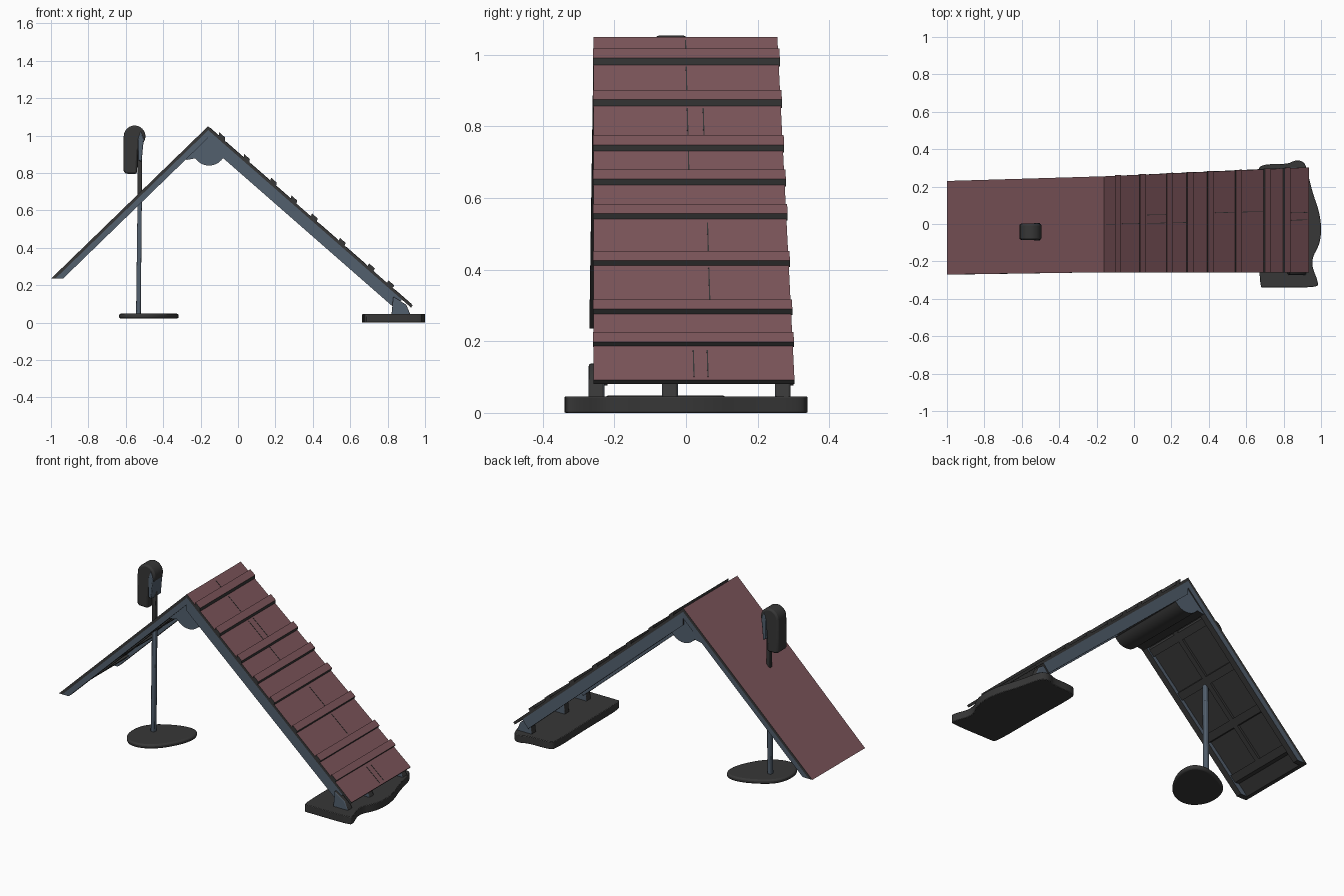
import bpy, bmesh, math
from mathutils import Vector

if "Cube" in bpy.data.objects:
    bpy.data.objects.remove(bpy.data.objects["Cube"])


def material(name, rgb):
    m = bpy.data.materials.new(name)
    m.diffuse_color = (*rgb, 1)
    m.use_nodes = True
    m.node_tree.nodes["Principled BSDF"].inputs["Base Color"].default_value = m.diffuse_color
    return m


RED = material("dusty red", (0.205, 0.092, 0.104))
DARK = material("charcoal", (0.038, 0.038, 0.038))
BLUE = material("slate blue", (0.085, 0.115, 0.155))


def finish(name, bm, mats, bevel=0.0, segments=2):
    bmesh.ops.recalc_face_normals(bm, faces=bm.faces)
    mesh = bpy.data.meshes.new(name)
    bm.to_mesh(mesh)
    bm.free()
    for m in mats:
        mesh.materials.append(m)
    ob = bpy.data.objects.new(name, mesh)
    bpy.context.collection.objects.link(ob)
    if bevel:
        mod = ob.modifiers.new("soft edges", "BEVEL")
        mod.width, mod.segments, mod.limit_method = bevel, segments, "ANGLE"
        mod.angle_limit = math.radians(40)
    bpy.ops.object.select_all(action="DESELECT")
    ob.select_set(True)
    bpy.context.view_layer.objects.active = ob
    bpy.ops.object.shade_smooth_by_angle(angle=math.radians(35))
    return ob


def extrude(name, pts, axis, lo, hi, side, cap=None, bevel=0.0):
    """Prism of a 2D outline along y (outline in x,z) or z (outline in x,y)."""
    bm = bmesh.new()
    place = (lambda a, b, h: (a, h, b)) if axis == "y" else (lambda a, b, h: (a, b, h))
    rings = [[bm.verts.new(place(a, b, h)) for a, b in pts] for h in (lo, hi)]
    n = len(pts)
    for ring in rings:
        bm.faces.new(ring).material_index = 1
    for i in range(n):
        j = (i + 1) % n
        bm.faces.new((rings[0][i], rings[0][j], rings[1][j], rings[1][i]))
    return finish(name, bm, [side, cap or side], bevel)


def rounded(pts, steps=3):
    """Corner cutting turns a rough outline into a soft one."""
    for _ in range(steps):
        out = []
        for i, p in enumerate(pts):
            a, b = Vector(p), Vector(pts[(i + 1) % len(pts)])
            out += [tuple(a.lerp(b, 0.25)), tuple(a.lerp(b, 0.75))]
        pts = out
    return pts


# Each ramp: lower end, depth vector at ridge, depth vector at end, y range at ridge and end
RIDGE = Vector((-0.16, 1.05))
RAMPS = {
    "left": (Vector((-1.0, 0.235)), Vector((0, -0.062)), Vector((0.064, 0)),
             (-0.258, 0.255), (-0.27, 0.23)),
    "right": (Vector((0.935, 0.092)), Vector((0, -0.10)), Vector((-0.05, -0.056)),
              (-0.258, 0.255), (-0.258, 0.303)),
}


def slab(name, ramp, u, v, d, top=DARK, sides=DARK, ends=DARK, bevel=0.0):
    """Block on a ramp: u runs ridge to end, v across, d depth below the surface."""
    end, dr, de, yr, ye = RAMPS[ramp]

    def point(uu, vv, dd):
        p = RIDGE.lerp(end, uu) + dr.lerp(de, uu) * dd
        lo, hi = yr[0] + (ye[0] - yr[0]) * uu, yr[1] + (ye[1] - yr[1]) * uu
        return (p.x, lo + (hi - lo) * vv, p.y)

    bm = bmesh.new()
    vs = {(i, j, k): bm.verts.new(point(u[i], v[j], d[k]))
          for i in (0, 1) for j in (0, 1) for k in (0, 1)}
    loop = ((0, 0), (1, 0), (1, 1), (0, 1))
    for s in (0, 1):
        bm.faces.new([vs[s, a, b] for a, b in loop]).material_index = 2
        bm.faces.new([vs[a, s, b] for a, b in loop]).material_index = 1
        bm.faces.new([vs[a, b, s] for a, b in loop]).material_index = 0 if s == 0 else 3
    return finish(name, bm, [top, sides, ends, DARK], bevel)


# Ramp boards, side rails, and the shallow frame under each board
for side, board, tip in (("left", 0.35, 1.0), ("right", 0.2, 0.955)):
    slab(f"{side}_ramp_board", side, (0, 1), (0, 1), (0, board), top=RED)
    slab(f"{side}_front_rail", side, (0.0, tip), (0.0, 0.07), (board, 1), sides=BLUE)
    slab(f"{side}_back_rail", side, (0.0, tip), (0.93, 1.0), (board, 1), sides=BLUE)
    slab(f"{side}_center_beam", side, (0.1, 0.93), (0.47, 0.53), (board, 0.8))
    for i, u in enumerate((0.17, 0.42, 0.66, 0.89)):
        slab(f"{side}_cross_beam_{i + 1}", side, (u, u + 0.04), (0.06, 0.94), (board, 0.8))
    slab(f"{side}_under_panel", side, (0.02, 0.91), (0.05, 0.95), (board, 0.5))

# Foothold slats across the right ramp, with a dark lower edge
for i, z in enumerate((0.985, 0.87, 0.745, 0.65, 0.555, 0.425, 0.29, 0.20)):
    u = (1.05 - z) / 0.958
    slab(f"foothold_slat_{i + 1}", "right", (u - 0.014, u + 0.014), (-0.004, 1.006),
         (-0.2, 0.05), top=RED)

# Thin board seams between the slats
for i, (z0, z1, v) in enumerate(((1.04, 1.0, 0.5), (0.965, 0.885, 0.5), (0.85, 0.76, 0.5),
                                 (0.85, 0.76, 0.585), (0.73, 0.66, 0.5), (0.53, 0.44, 0.59),
                                 (0.405, 0.31, 0.59), (0.175, 0.1, 0.5), (0.175, 0.1, 0.57))):
    slab(f"board_seam_{i + 1}", "right", ((1.05 - z0) / 0.958, (1.05 - z1) / 0.958),
         (v - 0.003, v + 0.003), (-0.02, 0.05))

# Hinge drum under the ridge
drum = [(-0.155 + 0.09 * math.cos(a), 0.93 + 0.09 * math.sin(a))
        for a in [math.radians(215 + 110 * i / 14) for i in range(15)]]
profile = [(-0.16, 1.0), (-0.285, 0.885), (-0.275, 0.87)] + drum + [(-0.055, 0.885), (-0.04, 0.90)]
extrude("hinge_drum", profile, "y", -0.25, 0.247, DARK, BLUE)

# Ground plate below the right ramp and the feet that carry it
plate = [(0.67, -0.34), (0.70, -0.34), (0.97, -0.34), (0.99, -0.32), (0.94, -0.2), (1.0, -0.10),
         (1.0, 0.04), (0.95, 0.18), (0.92, 0.32), (0.89, 0.34), (0.86, 0.34), (0.82, 0.32),
         (0.68, 0.32), (0.66, 0.28), (0.67, 0.0)]
extrude("ground_plate", rounded(plate), "z", 0.0, 0.046, DARK, bevel=0.012)
for i, y in enumerate((-0.25, -0.045, 0.27)):
    extrude(f"ramp_foot_{i + 1}", [(0.82, 0.035), (0.925, 0.035), (0.90, 0.095), (0.83, 0.14)],
            "y", y - 0.022, y + 0.022, DARK, BLUE, bevel=0.006)

# Stand beside the ramp: base, post and head
base = [(-0.64, -0.06), (-0.63, -0.17), (-0.55, -0.24), (-0.42, -0.20), (-0.32, -0.04),
        (-0.315, 0.08), (-0.38, 0.12), (-0.48, 0.10), (-0.60, 0.03)]
extrude("stand_base", rounded(base), "z", 0.022, 0.048, DARK, bevel=0.009)
post = [(-0.545, 0.04), (-0.52, 0.04), (-0.514, 0.66), (-0.537, 0.66)]
extrude("stand_post", post, "y", -0.054, -0.026, BLUE, bevel=0.006)
upper = [(-0.537, 0.65), (-0.514, 0.65), (-0.512, 0.93), (-0.537, 0.93)]
extrude("stand_post_top", upper, "y", -0.054, -0.026, DARK, bevel=0.006)
arc = [(-0.553 + 0.058 * math.cos(a), 0.996 + 0.058 * math.sin(a))
       for a in [math.radians(-40 + 215 * i / 18) for i in range(19)]]
head = arc + [(-0.613, 0.90), (-0.613, 0.81), (-0.60, 0.796), (-0.54, 0.796), (-0.535, 0.92)]
extrude("stand_head", head, "y", -0.085, 0.002, DARK, bevel=0.015)
insert = [(-0.535, 0.87), (-0.515, 0.86), (-0.508, 0.94), (-0.503, 0.98), (-0.52, 1.025), (-0.535, 0.98)]
extrude("head_insert", insert, "y", -0.089, 0.006, BLUE, bevel=0.004)
